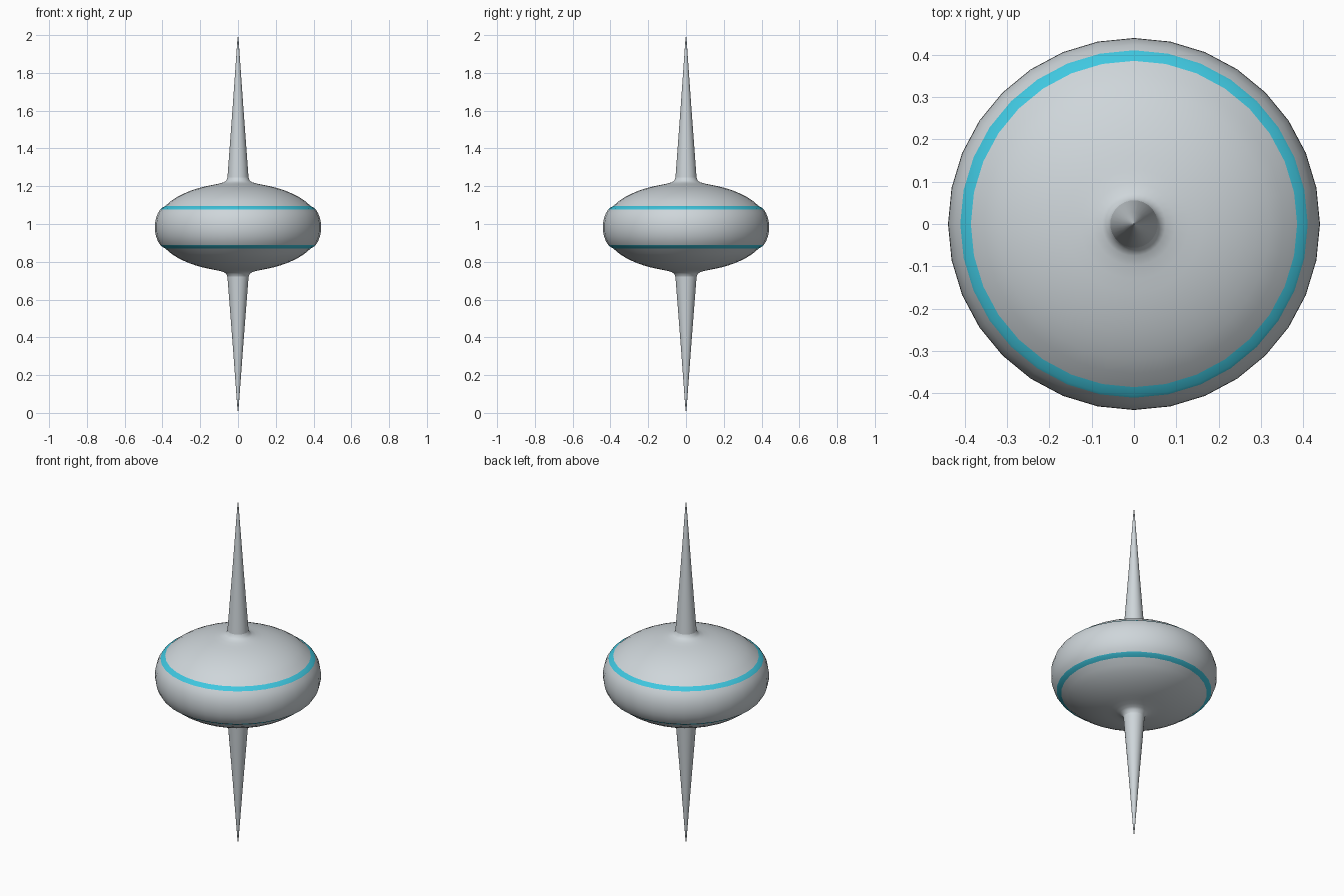
import bpy, bmesh, math

if "Cube" in bpy.data.objects:
    bpy.data.objects.remove(bpy.data.objects["Cube"])

SIDES = 32
MID = 0.983  # height of the body's equator


def material(name, rgb):
    m = bpy.data.materials.new(name)
    m.diffuse_color = (*rgb, 1)
    m.use_nodes = True
    m.node_tree.nodes["Principled BSDF"].inputs["Base Color"].default_value = m.diffuse_color
    return m


GREY = material("pale_grey", (0.62, 0.67, 0.70))
CYAN = material("cyan", (0.05, 0.57, 0.74))


def lathe(name, profile, mat):
    """Revolve (radius, z) points around z; radius 0 makes a pole."""
    bm = bmesh.new()
    rings = []
    for r, z in profile:
        n = 1 if r == 0 else SIDES
        rings.append([bm.verts.new((r * math.cos(2 * math.pi * i / SIDES),
                                    r * math.sin(2 * math.pi * i / SIDES), z))
                      for i in range(n)])
    for a, b in zip(rings, rings[1:]):
        for i in range(SIDES):
            j = (i + 1) % SIDES
            quad = [a[i % len(a)], a[j % len(a)], b[j % len(b)], b[i % len(b)]]
            bm.faces.new(list(dict.fromkeys(quad)))
    # profiles run bottom to top, so the faces already point outwards;
    # top-to-bottom profiles (mirrored parts) are flipped
    if profile[0][1] > profile[-1][1]:
        bmesh.ops.reverse_faces(bm, faces=bm.faces[:])
    me = bpy.data.meshes.new(name)
    bm.to_mesh(me)
    bm.free()
    me.materials.append(mat)
    ob = bpy.data.objects.new(name, me)
    bpy.context.collection.objects.link(ob)
    bpy.ops.object.select_all(action='DESELECT')
    ob.select_set(True)
    bpy.context.view_layer.objects.active = ob
    bpy.ops.object.shade_smooth_by_angle(angle=math.radians(35))
    return ob


# Profiles as (radius, height above the equator)
dome = [(0.386, 0.112)]
for k in range(1, 9):
    r = 0.386 - k * (0.386 - 0.13) / 8
    dome.append((r, 0.235 * math.sqrt(1 - (r / 0.44) ** 2)))
dome += [(0.098, 0.231), (0.075, 0.238), (0.062, 0.247), (0.056, 0.262)]
band = [(0.411, 0.095), (0.405, 0.101), (0.386, 0.112)]

# Domed shells, glowing bands and needle spikes, above and below
for side, s, tip in (("upper", 1, 2.0), ("lower", -1, 0.0)):
    place = lambda pts: [(r, MID + s * h) for r, h in pts]
    lathe(side + "_shell", place(dome), GREY)
    lathe(side + "_band", place(band), CYAN)
    base = place([(0.056, 0.262)])[0]
    lathe(side + "_spike", [base, (0.028, (base[1] + tip) / 2),
                            (0.003, tip - s * 0.02), (0, tip)], GREY)

# Rounded belt around the equator
belt = [(0.411, -0.095), (0.424, -0.075), (0.434, -0.048), (0.439, -0.022),
        (0.44, 0), (0.439, 0.022), (0.434, 0.048), (0.424, 0.075), (0.411, 0.095)]
lathe("belt", [(r, MID + h) for r, h in belt], GREY)
